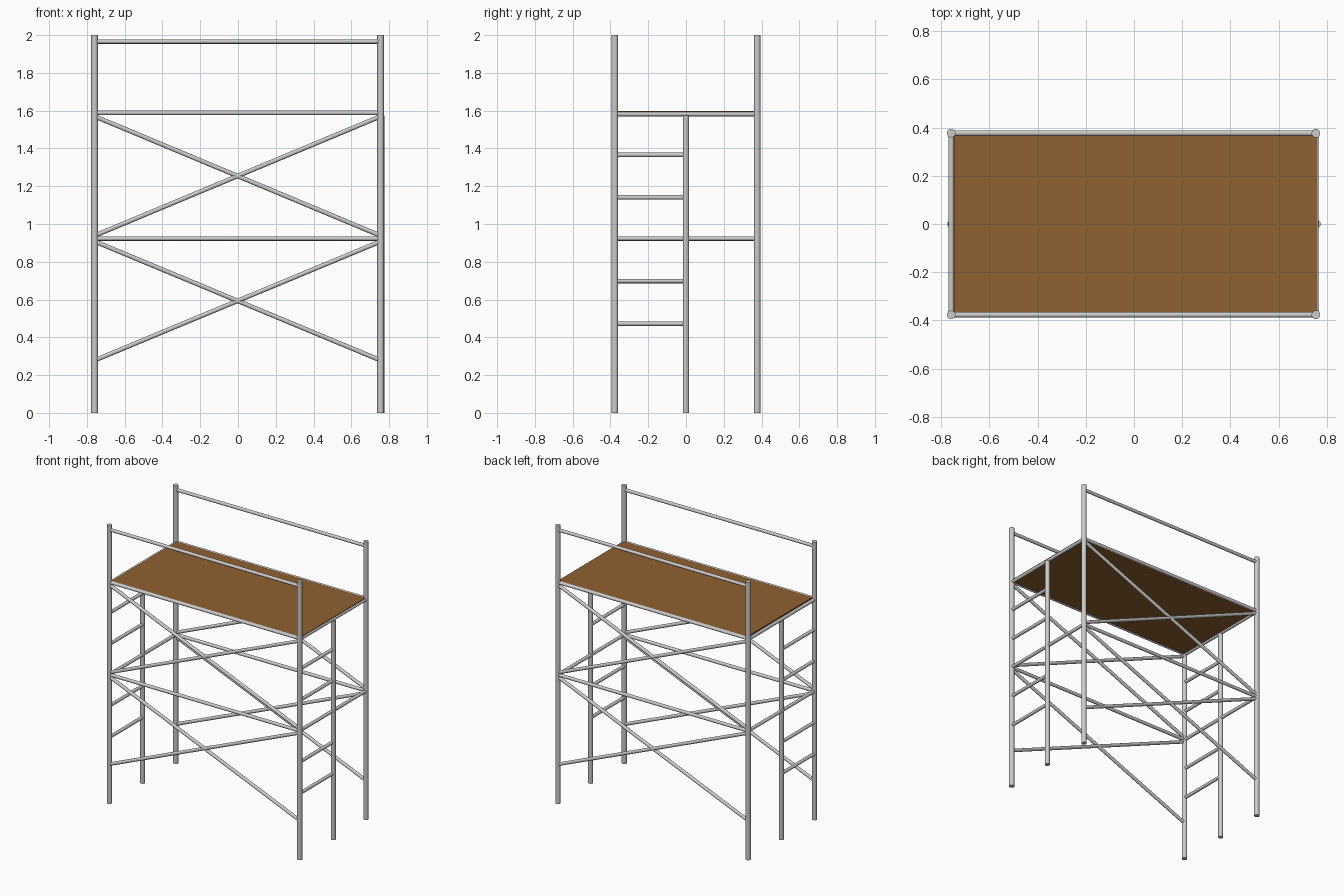
import bpy
from mathutils import Vector

if "Cube" in bpy.data.objects:
    bpy.data.objects.remove(bpy.data.objects["Cube"])

XL, XR, Y = -0.759, 0.755, 0.377
POST_R, BAR_R = 0.018, 0.0118


def tube(name, a, b, r):
    """Round capped tube between two points."""
    a, b = Vector(a), Vector(b)
    d = b - a
    bpy.ops.mesh.primitive_cylinder_add(vertices=16, radius=r, depth=d.length,
                                        location=(a + b) / 2)
    ob = bpy.context.object
    ob.name = name
    ob.rotation_euler = d.to_track_quat('Z', 'Y').to_euler()
    bpy.ops.object.shade_smooth_by_angle()
    return ob


# Front and back sides: posts, rails and crossed braces
for side, y in (("front", -Y), ("back", Y)):
    for end, x in (("left", XL), ("right", XR)):
        tube(f"{side}_{end}_post", (x, y, 0), (x, y, 2), POST_R)
    for part, z in (("middle_rail", 0.923), ("deck_rail", 1.588), ("guard_rail", 1.966)):
        tube(f"{side}_{part}", (XL, y, z), (XR, y, z), BAR_R)
    for level, z0, z1 in (("lower", 0.278, 0.908), ("upper", 0.938, 1.57)):
        tube(f"{side}_{level}_brace_up", (XL, y, z0), (XR, y, z1), BAR_R)
        tube(f"{side}_{level}_brace_down", (XL, y, z1), (XR, y, z0), BAR_R)

# Ends: ladder stile, cross bars and rungs
for end, x, stile_x in (("left", XL, XL), ("right", XR, 0.759)):
    tube(f"{end}_ladder_stile", (stile_x, 0, 0), (stile_x, 0, 1.575), 0.0165)
    for part, z in (("middle_crossbar", 0.923), ("deck_crossbar", 1.582)):
        tube(f"{end}_{part}", (x, -Y, z), (x, Y, z), BAR_R)
    for i, z in enumerate((0.472, 0.698, 1.141, 1.366)):
        tube(f"{end}_ladder_rung_{i + 1}", (x, -Y, z), (x, 0, z), BAR_R)

# Wooden deck
wood = bpy.data.materials.new("wood")
wood.diffuse_color = (0.28, 0.12, 0.03, 1)
wood.use_nodes = True
wood.node_tree.nodes["Principled BSDF"].inputs["Base Color"].default_value = wood.diffuse_color
x0, x1 = -0.748, 0.759
bpy.ops.mesh.primitive_cube_add(size=1, location=((x0 + x1) / 2, 0, 1.589))
deck = bpy.context.object
deck.name = "deck"
deck.scale = (x1 - x0, 0.75, 0.016)
deck.data.materials.append(wood)
